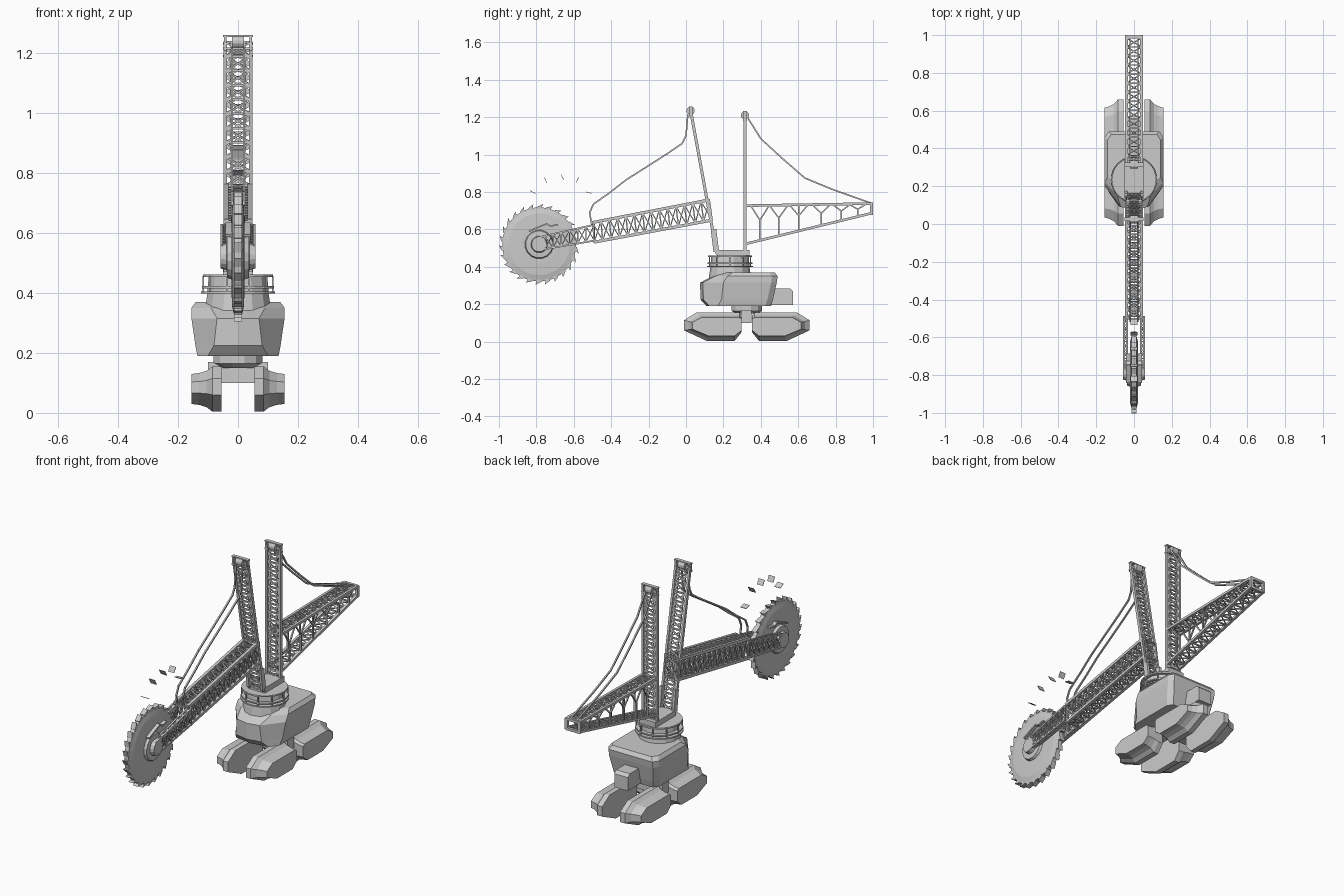
import bpy, bmesh
from math import sin, cos, pi, radians
from mathutils import Vector as V

if "Cube" in bpy.data.objects:
    bpy.data.objects.remove(bpy.data.objects["Cube"])


def finish(name, bm):
    bmesh.ops.recalc_face_normals(bm, faces=bm.faces)
    me = bpy.data.meshes.new(name)
    bm.to_mesh(me)
    bm.free()
    ob = bpy.data.objects.new(name, me)
    bpy.context.collection.objects.link(ob)
    return ob


def bar(bm, p, q, w, h=None):
    """Square beam from p to q."""
    p, q = V(p), V(q)
    h = h or w
    d = (q - p).normalized()
    s = V((1, 0, 0)) if abs(d.x) < 0.9 else V((0, 1, 0))
    u = d.cross(s).normalized()
    s = u.cross(d).normalized()
    loft(bm, [[c + s * a * w / 2 + u * b * h / 2 for a, b in ((-1, -1), (1, -1), (1, 1), (-1, 1))]
              for c in (p, q)])


def loft(bm, rings):
    vs = [[bm.verts.new(p) for p in r] for r in rings]
    n = len(vs[0])
    for a, b in zip(vs, vs[1:]):
        for i in range(n):
            bm.faces.new((a[i], a[(i + 1) % n], b[(i + 1) % n], b[i]))
    bm.faces.new(vs[0])
    bm.faces.new(vs[-1])


def box(bm, x0, x1, y0, y1, z0, z1):
    loft(bm, [[(x0, y0, z), (x1, y0, z), (x1, y1, z), (x0, y1, z)] for z in (z0, z1)])


def turned(bm, prof, n, centre, axis):
    """Revolve (along, radius) points about the x or z axis."""
    c = V(centre)
    rings = []
    for t, r in prof:
        ang = [2 * pi * (i + .5) / n for i in range(n)]
        rings.append([c + (V((t, r * cos(a), r * sin(a))) if axis == 'x'
                           else V((r * cos(a), r * sin(a), t))) for a in ang])
    loft(bm, rings)


def panel(bm, a0, a1, b0, b1, n, w, cross=True):
    """Bracing between two chords a and b."""
    a0, a1, b0, b1 = map(V, (a0, a1, b0, b1))
    for i in range(n + 1):
        t, u = i / n, min(1, (i + 1) / n)
        bar(bm, a0.lerp(a1, t), b0.lerp(b1, t), w)
        if cross and i < n:
            bar(bm, a0.lerp(a1, t), b0.lerp(b1, u), w * .8)
            bar(bm, b0.lerp(b1, t), a0.lerp(a1, u), w * .8)


def truss(bm, x0, x1, top, bot, n, chord, w, sides=True):
    """Box lattice; top and bot are pairs of (y, z) ends."""
    P = lambda x, e: [(x, *e[0]), (x, *e[1])]
    for x in (x0, x1):
        for e in (top, bot):
            bar(bm, *P(x, e), chord)
        if sides:
            panel(bm, *P(x, top), *P(x, bot), n, w)
    for e in (top, bot):
        panel(bm, *P(x0, e), *P(x1, e), n, w)


# Crawler pods: chamfered profile flaring in towards the machine
bm = bmesh.new()
prof = [(-.01, .115), (.055, .155), (.285, .155), (.297, .14), (.297, .05), (.26, .004), (.11, .004), (-.01, .06)]
for sx in (-1, 1):
    for flip in (0, 1):
        rings = []
        for x, k, m in ((.055, 1, 1), (.085, 1, 1), (.105, .86, .8), (.13, .78, .70), (.155, .74, .66)):
            r = []
            for y, z in prof:
                y = .16 + (y - .16) * (k if y < .16 else 1)
                r.append((sx * x, .65 - y if flip else y, .08 + (z - .08) * m))
            rings.append(r)
        loft(bm, rings)
finish("crawler_pods", bm)

# Undercarriage between the pods
bm = bmesh.new()
turned(bm, [(.15, .06), (.165, .085), (.20, .085)], 12, (0, .325, 0), 'z')
box(bm, -.10, .10, .295, .35, .10, .17)
finish("undercarriage", bm)

# Main hull
bm = bmesh.new()
rings = []
for z, yf, wf, ym, w, yb in ((.19, .11, .10, .17, .135, .455), (.225, .078, .08, .19, .142, .465),
                             (.315, .075, .07, .20, .155, .485), (.35, .14, .09, .22, .155, .49),
                             (.37, .20, .10, .25, .14, .475)):
    half = [(wf, yf + .015), (w, ym), (w, yb - .03), (w - .02, yb)]
    rings.append([(0, yf, z)] + [(x, y, z) for x, y in half] + [(-x, y, z) for x, y in reversed(half)])
loft(bm, rings)
finish("hull", bm)

# Rear cabinet
bm = bmesh.new()
loft(bm, [[(x, .45, .195), (x, .572, .195), (x, .572, .27), (x, .555, .285), (x, .45, .285)]
          for x in (-.042, .042)])
finish("rear_cabinet", bm)

# Slewing drum, deck rings and railing
bm = bmesh.new()
c = (0, .235, 0)
turned(bm, [(.33, .115), (.395, .105), (.40, .105), (.455, .10)], 14, c, 'z')
turned(bm, [(.398, .124), (.405, .124)], 20, c, 'z')
turned(bm, [(.415, .122), (.422, .122)], 20, c, 'z')
turned(bm, [(.453, .118), (.461, .118)], 20, c, 'z')
for i in range(10):
    a = 2 * pi * i / 10
    p = (.116 * cos(a), .235 + .116 * sin(a))
    bar(bm, (*p, .40), (*p, .456), .006)
box(bm, -.05, .05, .165, .34, .455, .49)
finish("slewing_drum", bm)

# Masts: flat ladders with a pulley head
for name, base, top in (("front_mast", (.165, .47), (.025, 1.235)), ("rear_mast", (.315, .47), (.315, 1.21))):
    bm = bmesh.new()
    for s in (-1, 1):
        bar(bm, (s * .042, *base), (s * .042, *top), .012, .016)
        bar(bm, (s * .022, *base), (s * .022, *top), .006)
    panel(bm, (-.042, *base), (-.042, *top), (.042, *base), (.042, *top), 16, .008)
    y, z = top
    turned(bm, [(-.02, .022), (.02, .022)], 12, (0, y, z), 'x')
    for dz in (-.022, .02):
        box(bm, -.05, .05, y - .01, y + .01, z + dz - .003, z + dz + .003)
    for s in (-1, 1):
        box(bm, s * .042 - .004, s * .042 + .004, y - .01, y + .01, z - .03, z + .02)
    finish(name, bm)
bm = bmesh.new()
for s in (-1, 1):
    bar(bm, (s * .042, .162, .48), (s * .042, .147, .60), .014, .03)
finish("mast_feet", bm)

# Front boom and the fork carrying the wheel
bm = bmesh.new()
truss(bm, -.04, .04, ((.125, .758), (-.50, .637)), ((.14, .65), (-.49, .532)), 14, .016, .007)
finish("front_boom", bm)
bm = bmesh.new()
for s in (-1, 1):
    truss(bm, s * .036, s * .054, ((-.49, .625), (-.80, .555)), ((-.49, .54), (-.80, .487)), 7, .009, .006)
finish("wheel_fork", bm)

# Digging wheel with teeth
WY, WZ = -.785, .52
bm = bmesh.new()
turned(bm, [(-.022, .10), (-.02, .165), (-.012, .198), (.012, .198), (.02, .165), (.022, .10)], 36, (0, WY, WZ), 'x')
for i in range(26):
    a = 2 * pi * i / 26
    tooth = [(a, .185), (a + .16, .185), (a + .17, .202), (a + .02, .217), (a + .05, .202)]
    loft(bm, [[(x, WY + r * cos(t), WZ + r * sin(t)) for t, r in tooth] for x in (-.014, .014)])
finish("digging_wheel", bm)
bm = bmesh.new()
for s in (-1, 1):
    turned(bm, [(s * .02, .078), (s * .036, .072), (s * .038, .045), (s * .058, .04)], 16, (0, WY, WZ), 'x')
finish("wheel_hub", bm)

# Bent guard strips beside the wheel
bm = bmesh.new()
pts = [(-.84, .59), (-.79, .612), (-.745, .63), (-.725, .618), (-.685, .625)]
for s in (-1, 1):
    for p, q in zip(pts, pts[1:]):
        bar(bm, (s * .032, *p), (s * .032, *q), .02, .008)
finish("guard_strips", bm)

# Loose plates above the wheel
bm = bmesh.new()
for y, z, ang in ((-.82, .80, 150), (-.75, .862, 115), (-.66, .878, 120), (-.58, .866, 60), (-.52, .797, 165)):
    d = V((0, cos(radians(ang)), sin(radians(ang)))) * .016
    bar(bm, V((0, y, z)) - d, V((0, y, z)) + d, .036, .003)
finish("loose_plates", bm)

# Rear counterweight boom
bm = bmesh.new()
T = ((.315, .727), (.985, .738))
B = ((.315, .522), (.985, .685))
truss(bm, -.04, .04, T, B, 14, .014, .007, sides=False)
for s in (-1, 1):
    x = s * .04
    at = lambda e, t: V((x, *e[0])).lerp(V((x, *e[1])), t)
    for t in (.12, .27, .43, .61, .77, .90):
        mid = at(B, t).lerp(at(T, t), .58)
        bar(bm, at(B, t), mid, .008)
        bar(bm, mid, at(T, t - .075), .007)
        bar(bm, mid, at(T, t + .075), .007)
    bar(bm, at(T, .43), at(B, .43), .008)
    bar(bm, (x, .992, .68), (x, .992, .742), .016)
    bar(bm, at(T, 0), at(B, 0), .012)
for z in (.683, .738):
    bar(bm, (-.045, .992, z), (.045, .992, z), .014)
finish("rear_boom", bm)

# Suspension cables
front = [(.01, 1.215), (0, 1.10), (-.02, 1.06), (-.10, 1.005), (-.32, .865), (-.41, .795), (-.495, .735),
         (-.515, .69), (-.505, .63)]
rear = [(.325, 1.205), (.40, 1.085), (.52, .975), (.635, .875), (.78, .815), (.985, .742)]
for name, path in (("front_cables", front), ("rear_cables", rear)):
    bm = bmesh.new()
    for x in (-.02, .02):
        for p, q in zip(path, path[1:]):
            bar(bm, (x, *p), (x, *q), .008)
    bar(bm, (-.03, *path[-1]), (.03, *path[-1]), .008)
    finish(name, bm)
